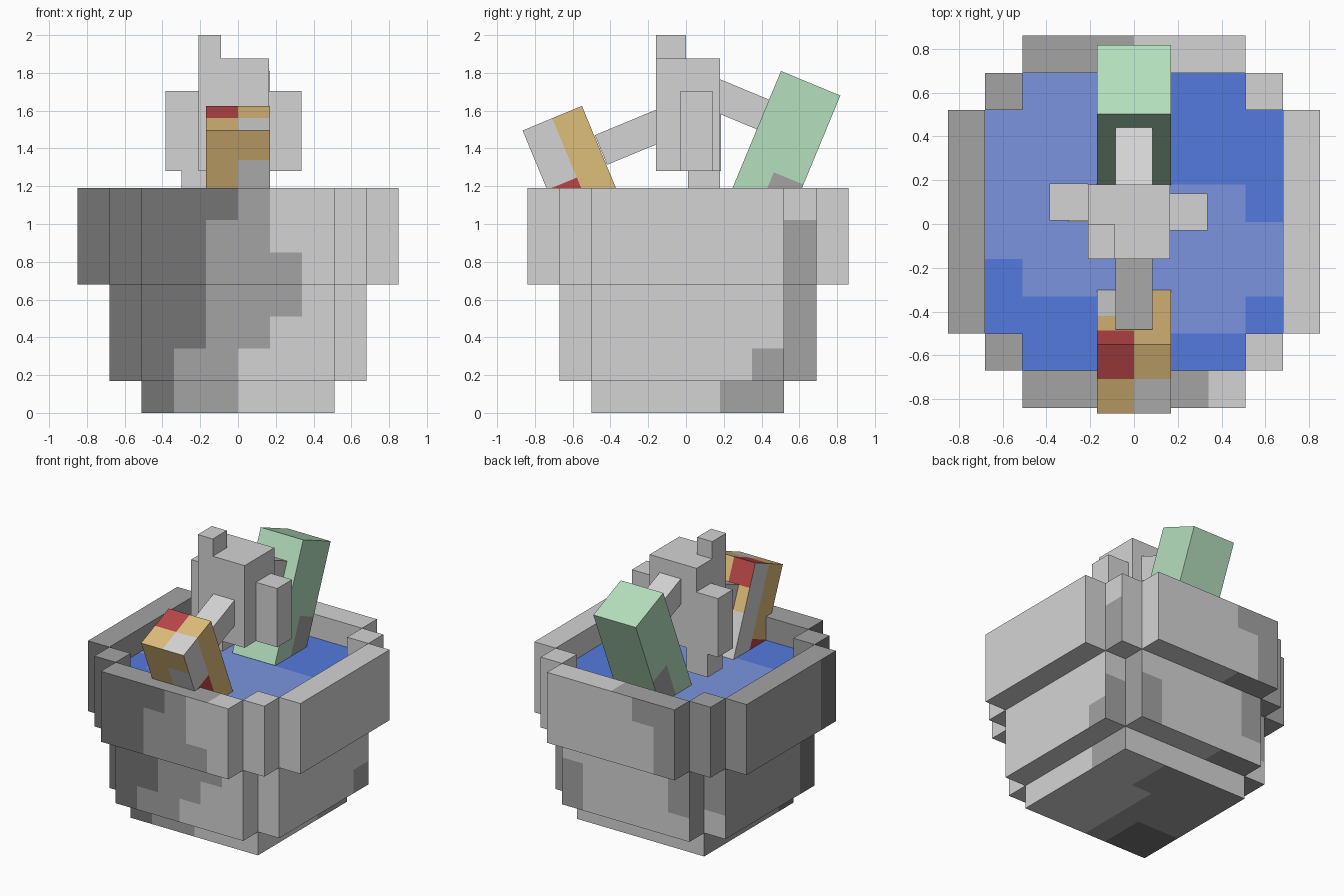
import bpy, bmesh, math
from mathutils import Vector

cube = bpy.data.objects.get("Cube")
if cube:
    bpy.data.objects.remove(cube, do_unlink=True)

V = 0.17          # block unit
CY = 0.01         # middle of the pot along y
TILT = math.radians(22.5)


def srgb(c):
    c /= 255
    return c / 12.92 if c <= 0.04045 else ((c + 0.055) / 1.055) ** 2.4


def material(name, *rgb):
    m = bpy.data.materials.new(name)
    col = [srgb(c) for c in rgb] + [1]
    m.diffuse_color = col
    m.use_nodes = True
    m.node_tree.nodes["Principled BSDF"].inputs["Base Color"].default_value = col
    return m


MATS = [material("light_grey", 212, 212, 212), material("mid_grey", 163, 163, 163),
        material("dark_grey", 117, 117, 117), material("deep_water", 84, 122, 222),
        material("pale_water", 122, 148, 222), material("pale_green", 181, 224, 190),
        material("tan", 222, 189, 122), material("red", 184, 70, 72)]
LIGHT, MID, DARK, DEEP, PALE, GREEN, TAN, RED = range(8)


def finish(name, bm, rule, loc=(0, 0, 0), tilt=0):
    """Colour faces by rule (centre in block units, normal) and link the object."""
    bm.normal_update()
    used = []
    for f in bm.faces:
        i = rule(f.calc_center_median() / V, f.normal)
        if i not in used:
            used.append(i)
        f.material_index = used.index(i)
    me = bpy.data.meshes.new(name)
    bm.to_mesh(me)
    bm.free()
    for i in used:
        me.materials.append(MATS[i])
    ob = bpy.data.objects.new(name, me)
    ob.location = loc
    ob.rotation_euler.x = tilt
    bpy.context.collection.objects.link(ob)


def block(name, lo, hi, rule=lambda c, n: LIGHT, loc=(0, 0, 0), tilt=0, cut=False):
    """Box from lo to hi in block units, optionally cut along the block grid."""
    bm = bmesh.new()
    bmesh.ops.create_cube(bm, size=1)
    for v in bm.verts:
        v.co = Vector([(lo[a] if v.co[a] < 0 else hi[a]) * V for a in range(3)])
    if cut:
        for a in range(3):
            axis = Vector([a == k for k in range(3)])
            for k in range(math.ceil(lo[a] + 0.01), math.ceil(hi[a] - 0.01)):
                bmesh.ops.bisect_plane(bm, geom=bm.verts[:] + bm.edges[:] + bm.faces[:],
                                       plane_co=axis * k * V, plane_no=axis)
    finish(name, bm, rule, loc, tilt)


# Stone patches on the pot
FRONT_DARK = (-2, -2, -1, -1, -1, -1, 0)
FRONT_MID = (0, 0, 1, 2, 2, 1, 1)
BACK_MID = (-9, -9, -2, -2, -2, -2, -1)


def stone(c, n):
    x, y, z = c
    row = min(6, max(0, int(z)))
    shade = MID if x < 0 else LIGHT
    if n.y < -0.5 and y < 0:
        return DARK if x < FRONT_DARK[row] else MID if x < FRONT_MID[row] else LIGHT
    if n.y > 0.5 and y > 0:
        return MID if x < BACK_MID[row] or (x > 2 and row in (1, 2)) else LIGHT
    if n.x > 0.5 and x > 0:
        patch = (3 < y < 4 and row < 6) or (row == 1 and y > 2) or (row == 0 and y > 1)
        return MID if patch else LIGHT
    if n.x < -0.5 and x < 0:
        return DARK if y < -2 else MID
    if n.z > 0.5:
        return MID if x < 0 or (y < -3 and x < 2) else LIGHT
    if n.z < -0.5:
        if z < 0.1:
            return DARK if x < -1 and y < -1 else MID if x < 0 or (x < 1 and y > 1) else LIGHT
        return MID if x < -1 else LIGHT
    return shade


def pot(name, lo, hi):
    block(name, lo, hi, stone, (0, CY, 0), cut=True)


# Pot: base, then two tiers of walls, then the corner posts
pot("pot_base", (-3, -3, 0), (3, 3, 1))
for tier, inner, z0, z1 in (("lower", 3, 1, 4), ("upper", 4, 4, 7)):
    pot(tier + "_wall_front", (-3, -inner - 1, z0), (3, -inner, z1))
    pot(tier + "_wall_back", (-3, inner, z0), (3, inner + 1, z1))
    pot(tier + "_wall_left", (inner, -3, z0), (inner + 1, 3, z1))
    pot(tier + "_wall_right", (-inner - 1, -3, z0), (-inner, 3, z1))
for side, x in (("left", 3), ("right", -4)):
    for end, y in (("front", -4), ("back", 3)):
        pot(f"corner_post_{end}_{side}", (x, y, 4), (x + 1, y + 1, 7))


# Water surface with paler patches
def water(c, n):
    x, y = c.x, c.y
    if x < -3:
        pale = y > -1
    elif x < -1:
        pale = y > -2
    elif x < 3:
        pale = -3 < y < 1
    else:
        pale = -2 < y < 0
    return PALE if pale else DEEP


bm = bmesh.new()
bmesh.ops.create_grid(bm, x_segments=8, y_segments=8, size=4 * V)
corners = [f for f in bm.faces if all(abs(k) > 3 * V for k in f.calc_center_median()[:2])]
bmesh.ops.delete(bm, geom=corners, context='FACES')
finish("water", bm, water, (0, CY, 6 * V))

# Stone figure standing in the pot (sizes in model units)
for name, lo, hi in (
        ("figure_body", (-0.21, -0.16, 1.28), (0.165, 0.18, 1.875)),
        ("figure_top_knob", (-0.21, -0.16, 1.875), (-0.09, 0.0, 2.0)),
        ("figure_right_arm", (-0.385, 0.015, 1.28), (-0.21, 0.185, 1.705)),
        ("figure_left_arm", (0.165, -0.03, 1.28), (0.335, 0.14, 1.705)),
        ("figure_foot", (-0.30, 0.01, 1.11), (-0.13, 0.18, 1.28))):
    block(name, [k / V for k in lo], [k / V for k in hi])

# Sloping struts that hold the two tilted bars
block("front_strut", (-0.5, 0, -0.5), (0.5, 2.2, 0.5), loc=(0, -0.45, 1.392), tilt=TILT)
block("back_strut", (-0.5, -2, -0.5), (0.5, 0, 0.5), loc=(0, 0.412, 1.578), tilt=-TILT)


# Green bar leaning to the back, with grey at the bottom of its sides
def green_bar(c, n):
    return MID if abs(n.x) > 0.5 and c.y > 0 and c.z < -3 else GREEN


block("back_bar", (-1, -1, -5), (1, 1, 0), green_bar, (0, 0.66, 1.745), -TILT, True)


# Patchwork bar leaning to the front
def patch_bar(c, n):
    x, y, row = c.x, c.y, int(-c.z)
    if n.z > 0.5:
        if x < 0:
            return RED if y > 0 else TAN
        return TAN if y > 0 else LIGHT
    if n.y > 0.5:
        return TAN if x > 0 else (RED, TAN, LIGHT, LIGHT)[row]
    if n.y < -0.5:
        return LIGHT if x > 0 and row > 0 else TAN
    if n.x > 0.5:
        return TAN if y > 0 else RED if row == 2 else LIGHT
    if n.x < -0.5:
        return LIGHT if y > 0 else RED if row == 3 else TAN
    return TAN


block("front_bar", (-1, -1, -4), (1, 1, 0), patch_bar, (0, -0.708, 1.56), TILT, True)
